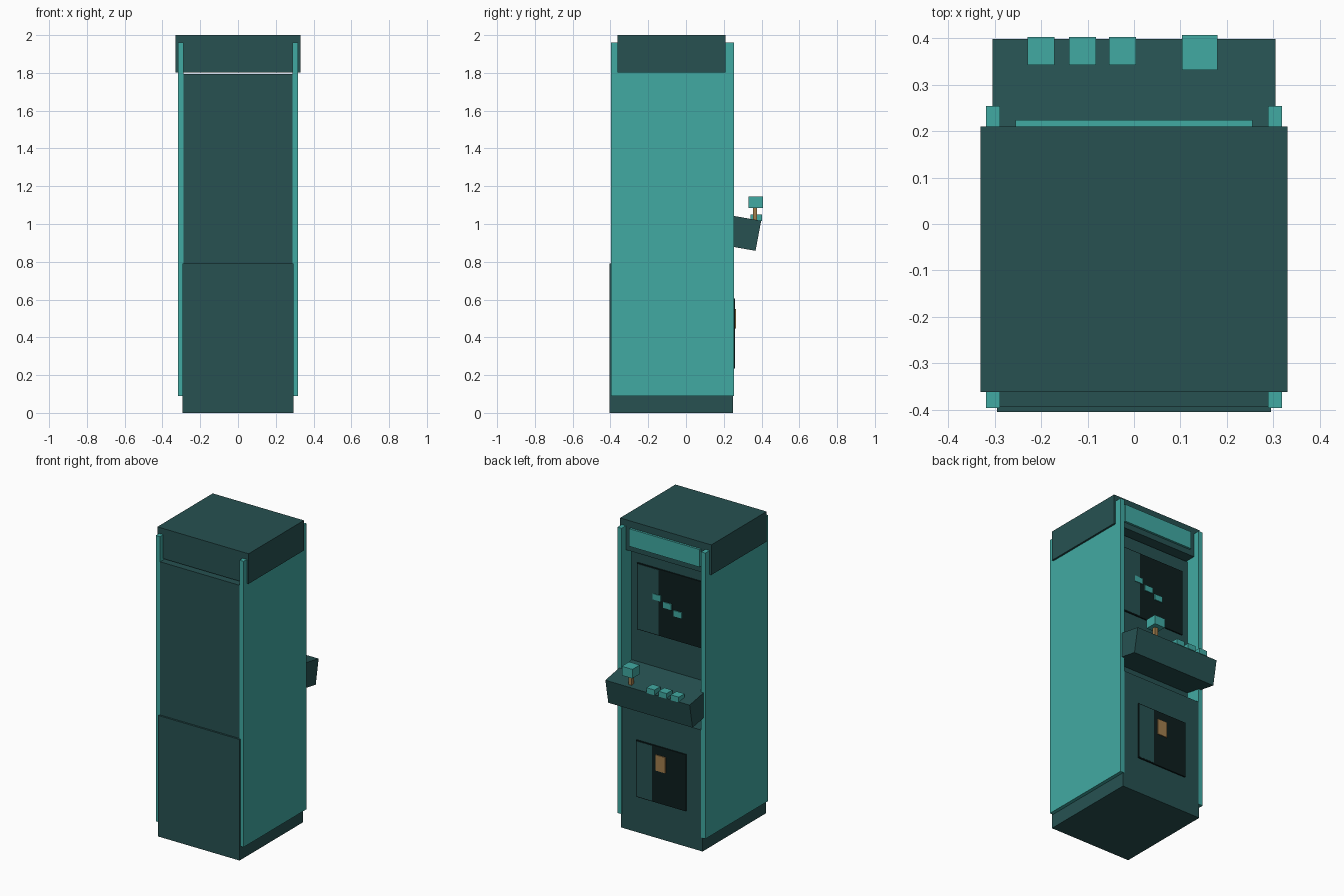
import bpy, bmesh

cube = bpy.data.objects.get("Cube")
if cube:
    bpy.data.objects.remove(cube, do_unlink=True)


def make_material(name, rgb):
    m = bpy.data.materials.new(name)
    m.use_nodes = True
    m.diffuse_color = (*rgb, 1)
    bsdf = next(n for n in m.node_tree.nodes if n.type == 'BSDF_PRINCIPLED')
    bsdf.inputs["Base Color"].default_value = (*rgb, 1)
    return m


DARK = make_material("dark teal", (0.020, 0.083, 0.083))
TEAL = make_material("bright teal", (0.053, 0.400, 0.365))
BLACK = make_material("near black", (0.004, 0.013, 0.013))
GOLD = make_material("brass", (0.36, 0.21, 0.075))


def prism(name, profile, x0, x1, mat):
    """Extrude a closed (y, z) profile along x."""
    bm = bmesh.new()
    face = bm.faces.new([bm.verts.new((x0, y, z)) for y, z in profile])
    new = bmesh.ops.extrude_face_region(bm, geom=[face])["geom"]
    verts = [v for v in new if isinstance(v, bmesh.types.BMVert)]
    bmesh.ops.translate(bm, verts=verts, vec=(x1 - x0, 0, 0))
    bmesh.ops.recalc_face_normals(bm, faces=bm.faces)
    me = bpy.data.meshes.new(name)
    bm.to_mesh(me)
    bm.free()
    me.materials.append(mat)
    ob = bpy.data.objects.new(name, me)
    bpy.context.collection.objects.link(ob)
    return ob


def box(name, x, y, z, mat):
    """Box from (min, max) ranges."""
    return prism(name, [(y[0], z[0]), (y[1], z[0]), (y[1], z[1]), (y[0], z[1])],
                 x[0], x[1], mat)


# Cabinet body
box("lower_body", (-0.295, 0.295), (-0.405, 0.25), (0, 0.792), DARK)
box("upper_body", (-0.288, 0.288), (-0.393, 0.15), (0.792, 1.794), DARK)
box("hood", (-0.33, 0.33), (-0.362, 0.21), (1.803, 2.0), DARK)
box("marquee", (-0.255, 0.255), (0.20, 0.224), (1.84, 1.955), TEAL)

# Side panels
for side, s in (("left", 1), ("right", -1)):
    box(side + "_side_panel", sorted((s * 0.288, s * 0.318)), (-0.396, 0.254),
        (0.09, 1.96), TEAL)

# Tilted control deck
prism("control_deck", [(0.398, 1.017), (0.368, 0.858), (0.12, 0.902), (0.14, 1.063)],
      -0.305, 0.305, DARK)

# Joystick and buttons
box("joystick_shaft", (0.13, 0.153), (0.354, 0.376), (1.0, 1.09), GOLD)
box("joystick_knob", (0.103, 0.18), (0.331, 0.407), (1.085, 1.145), TEAL)
for i, x in enumerate((-0.2, -0.111, -0.025)):
    box(f"button_{i + 1}", (x - 0.029, x + 0.029), (0.342, 0.402), (1.015, 1.05), TEAL)

# Screen with a lighter reflection band and three blocks
box("screen", (-0.243, 0.243), (0.145, 0.158), (1.275, 1.71), BLACK)
box("screen_band", (0.087, 0.238), (0.155, 0.160), (1.28, 1.705), DARK)
for i in range(3):
    x, z = 0.098 - 0.076 * i, 1.523 - 0.035 * i
    box(f"screen_block_{i + 1}", (x - 0.03, x + 0.03), (0.156, 0.164),
        (z - 0.019, z + 0.019), TEAL)

# Coin door with its slot
box("coin_door", (-0.18, 0.18), (0.245, 0.259), (0.235, 0.605), BLACK)
box("coin_door_band", (0.065, 0.176), (0.256, 0.2605), (0.24, 0.60), DARK)
box("coin_slot", (-0.035, 0.035), (0.257, 0.265), (0.447, 0.55), GOLD)
